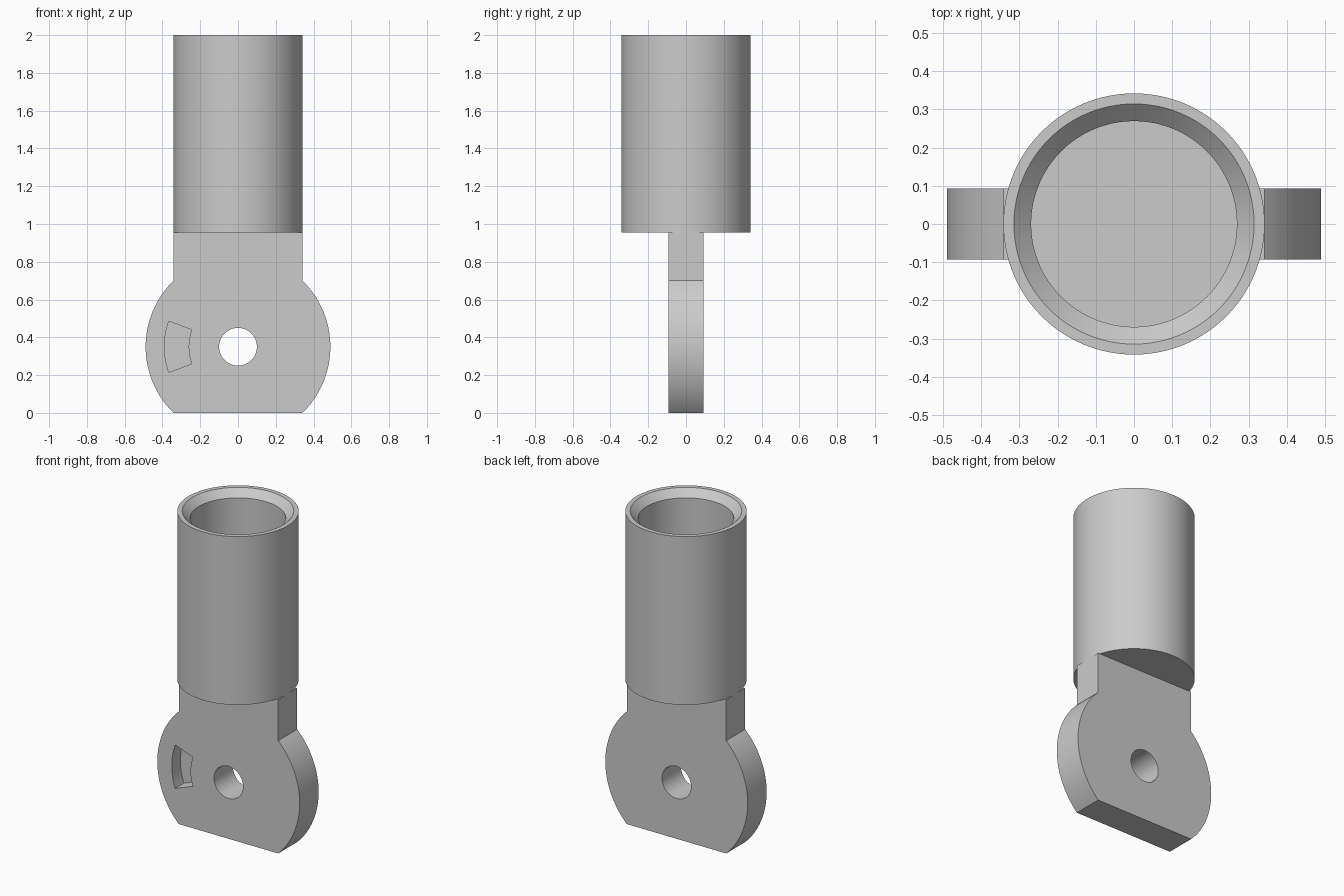
import bpy
import bmesh
from math import cos, sin, pi, radians, asin, sqrt

cube = bpy.data.objects.get("Cube")
if cube:
    bpy.data.objects.remove(cube, do_unlink=True)

TUBE_R = 0.3415
TUBE_BASE = 0.955
HALF_THICK = 0.093
PIVOT_Z = 0.35
EYE_R = 0.489

grey = bpy.data.materials.new("plain grey")
grey.use_nodes = True
colour = (0.6, 0.6, 0.6, 1)
grey.diffuse_color = colour
grey.node_tree.nodes["Principled BSDF"].inputs["Base Color"].default_value = colour


def make_object(name, bm):
    bmesh.ops.recalc_face_normals(bm, faces=bm.faces)
    mesh = bpy.data.meshes.new(name)
    bm.to_mesh(mesh)
    bm.free()
    mesh.materials.append(grey)
    obj = bpy.data.objects.new(name, mesh)
    bpy.context.collection.objects.link(obj)
    return obj


def arc(radius, start, end, steps):
    """Points on an arc around the pivot, in the xz plane."""
    angles = [start + (end - start) * i / steps for i in range(steps + 1)]
    return [(radius * cos(a), PIVOT_Z + radius * sin(a)) for a in angles]


def prism(name, outline, y0, y1):
    """Extrude an xz outline along y."""
    bm = bmesh.new()
    face = bm.faces.new([bm.verts.new((x, y0, z)) for x, z in outline])
    new = bmesh.ops.extrude_face_region(bm, geom=[face])["geom"]
    verts = [v for v in new if isinstance(v, bmesh.types.BMVert)]
    bmesh.ops.translate(bm, verts=verts, vec=(0, y1 - y0, 0))
    return make_object(name, bm)


def lathe(name, profile, steps):
    """Spin an xz profile around z."""
    bm = bmesh.new()
    verts = [bm.verts.new((r, 0, z)) for r, z in profile]
    edges = [bm.edges.new(pair) for pair in zip(verts, verts[1:])]
    bmesh.ops.spin(bm, geom=verts + edges, cent=(0, 0, 0), axis=(0, 0, 1),
                   angle=2 * pi, steps=steps)
    bmesh.ops.remove_doubles(bm, verts=bm.verts, dist=0.0001)
    return make_object(name, bm)


def cut(target, cutter):
    mod = target.modifiers.new(cutter.name, 'BOOLEAN')
    mod.operation = 'DIFFERENCE'
    mod.solver = 'EXACT'
    mod.object = cutter
    bpy.context.view_layer.objects.active = target
    bpy.ops.object.modifier_apply(modifier=mod.name)
    bpy.data.objects.remove(cutter, do_unlink=True)


def smooth(obj):
    bpy.ops.object.select_all(action='DESELECT')
    obj.select_set(True)
    bpy.context.view_layer.objects.active = obj
    bpy.ops.object.shade_smooth_by_angle(angle=radians(30))


# Socket tube with a chamfered blind bore
floor = 1.05
tube = lathe("socket_tube", [
    (0, TUBE_BASE), (TUBE_R, TUBE_BASE), (TUBE_R, 2), (0.314, 2),
    (0.269, 1.956), (0.269, floor), (0, floor)], 96)

# Flat eye plate: round sides, flat foot, straight neck
a = asin(PIVOT_Z / EYE_R)
neck = sqrt(EYE_R ** 2 - PIVOT_Z ** 2)
outline = arc(EYE_R, -a, a, 32)
outline += [(neck, TUBE_BASE), (-neck, TUBE_BASE)]
outline += arc(EYE_R, pi - a, pi + a, 32)
plate = prism("eye_plate", outline, -HALF_THICK, HALF_THICK)

# Pivot hole right through the plate
cut(plate, prism("pivot_hole", arc(0.1, 0, 2 * pi, 48)[:-1], -0.2, 0.2))

# Curved blind pocket in the front face
b = radians(20.2)
pocket = arc(0.39, pi - b, pi + b, 12) + arc(0.261, pi + b, pi - b, 12)
cut(plate, prism("pocket", pocket, -0.2, -HALF_THICK + 0.085))

smooth(tube)
smooth(plate)
